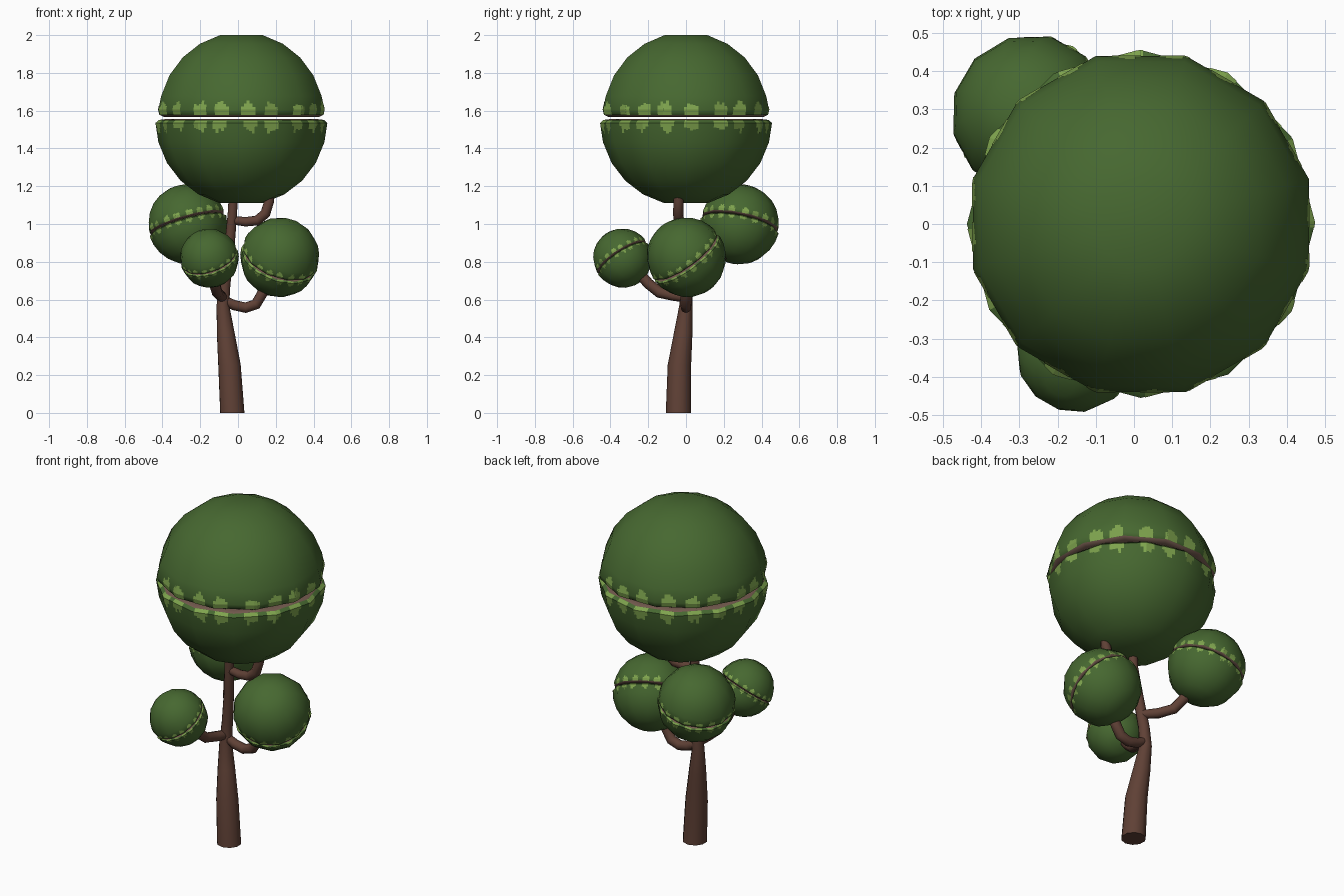
import bpy, bmesh, math, random
from mathutils import Vector, Matrix

if "Cube" in bpy.data.objects:
    bpy.data.objects.remove(bpy.data.objects["Cube"])

random.seed(4)
SEG = 12


def mat(name, rgb):
    m = bpy.data.materials.new(name)
    m.diffuse_color = (*rgb, 1)
    m.use_nodes = True
    m.node_tree.nodes["Principled BSDF"].inputs["Base Color"].default_value = m.diffuse_color
    return m


LEAF = mat("leaf green", (0.062, 0.138, 0.030))
LIGHT = mat("light leaf green", (0.21, 0.37, 0.075))
BARK = mat("bark brown", (0.115, 0.052, 0.036))
INNER = mat("inner brown", (0.17, 0.10, 0.075))


def finish(name, bm, mats, matrix=None, angle=None):
    if matrix:
        bm.transform(matrix)
    me = bpy.data.meshes.new(name)
    if angle:
        bmesh.ops.recalc_face_normals(bm, faces=bm.faces)
        for f in bm.faces:
            f.smooth = True
    bm.to_mesh(me)
    bm.free()
    for m in mats:
        me.materials.append(m)
    ob = bpy.data.objects.new(name, me)
    bpy.context.collection.objects.link(ob)
    if angle:
        bpy.ops.object.select_all(action='DESELECT')
        ob.select_set(True)
        bpy.context.view_layer.objects.active = ob
        bpy.ops.object.shade_smooth_by_angle(angle=math.radians(angle))
    return ob


def on_dome(profile, s, theta, phase):
    """Point on the 12-sided dome: s runs along the profile, theta around it."""
    i = min(int(s), len(profile) - 2)
    (r0, z0), (r1, z1) = profile[i], profile[i + 1]
    r, z = r0 + (r1 - r0) * (s - i), z0 + (z1 - z0) * (s - i)
    step = 2 * math.pi / SEG
    local = (theta - phase) % step - step / 2
    r = r * math.cos(step / 2) / math.cos(local) + 0.004
    return Vector((r * math.cos(theta), r * math.sin(theta), z))


def dome(name, side, phase, matrix):
    """Half a leaf ball: green shell, brown inner face and leafy patches at the rim."""
    lip = [(1.0, 0.10), (0.985, 0.04), (0.93, 0.012)] if side > 0 else [(1.0, 0.035), (0.96, 0.0), (0.88, -0.01)]
    lip_start = 5
    prof = [(math.sin(math.radians(a)), math.cos(math.radians(a))) for a in (15, 30, 45, 60, 75)] + lip
    prof = [(r, z * side) for r, z in prof]
    bm = bmesh.new()
    rings = []
    for r, z in prof:
        rings.append([bm.verts.new((r * math.cos(phase + k * 2 * math.pi / SEG),
                                    r * math.sin(phase + k * 2 * math.pi / SEG), z)) for k in range(SEG)])
    for i in range(len(rings) - 1):
        for k in range(SEG):
            j = (k + 1) % SEG
            f = bm.faces.new((rings[i][k], rings[i][j], rings[i + 1][j], rings[i + 1][k]))
            f.material_index = 1 if i > lip_start else 0
    bm.faces.new(rings[0])
    bm.faces.new(rings[-1]).material_index = 1
    finish(name, bm, (LEAF, INNER), matrix, 50)

    # ragged light patches as thin plates, spaced around the rim
    bm = bmesh.new()
    count, cols = 20, 5
    width = 0.55 * 2 * math.pi / count
    reach = 0.62 if side > 0 else 0.52
    for p in range(count):
        start = p * 2 * math.pi / count + random.uniform(-0.04, 0.04)
        for c in range(cols):
            a, b = start + width * c / cols, start + width * (c + 1) / cols
            top = 5 - reach * random.uniform(0.5, 1.1) * (0.6 if c in (0, cols - 1) else 1)
            stops = [top, 5, 6]
            for s, t in zip(stops, stops[1:]):
                q = [on_dome(prof, s, a, phase), on_dome(prof, s, b, phase),
                     on_dome(prof, t, b, phase), on_dome(prof, t, a, phase)]
                q = q[::-1] if side > 0 else q
                bm.faces.new([bm.verts.new(v) for v in q])
    finish(name + "_leaf_patches", bm, (LIGHT,), matrix)


def leaf_ball(name, centre, radius, up):
    m = (Matrix.Translation(centre) @ Vector((0, 0, 1)).rotation_difference(Vector(up)).to_matrix().to_4x4()
         @ Matrix.Scale(radius, 4))
    dome(name + "_upper", 1, math.pi / SEG, m)
    dome(name + "_lower", -1, 0, m @ Matrix.Translation((0, 0, -0.02)))


def tube(name, pts, sides=10):
    """Tapered limb through (x, y, z, radius) points."""
    bm = bmesh.new()
    rings = []
    for i, (x, y, z, r) in enumerate(pts):
        a, b = pts[max(i - 1, 0)], pts[min(i + 1, len(pts) - 1)]
        d = Vector(b[:3]) - Vector(a[:3])
        if i == 0 and z == 0:
            d = Vector((0, 0, 1))
        u = d.cross(Vector((0.3, 1, 0))).normalized()
        v = d.cross(u).normalized()
        rings.append([bm.verts.new(Vector((x, y, z)) + r * (u * math.cos(t) + v * math.sin(t)))
                      for t in (2 * math.pi * k / sides for k in range(sides))])
    for p, q in zip(rings, rings[1:]):
        for k in range(sides):
            j = (k + 1) % sides
            bm.faces.new((p[k], p[j], q[j], q[k]))
    bm.faces.new(rings[0])
    bm.faces.new(rings[-1])
    finish(name, bm, (BARK,), None, 50)


# trunk and branches
tube("trunk", [(-0.03, -0.04, 0, 0.067), (-0.045, -0.035, 0.25, 0.062), (-0.065, -0.015, 0.42, 0.049),
               (-0.08, 0.0, 0.57, 0.035), (-0.07, 0.0, 0.68, 0.031), (-0.045, -0.02, 0.88, 0.028),
               (-0.03, -0.04, 1.05, 0.026), (-0.02, -0.04, 1.25, 0.024)])
tube("right_branch", [(-0.08, 0, 0.60, 0.024), (-0.02, 0, 0.57, 0.027), (0.04, 0, 0.557, 0.028),
                      (0.095, 0, 0.575, 0.029), (0.13, 0, 0.635, 0.029), (0.18, 0, 0.75, 0.026)])
tube("front_branch", [(-0.08, 0, 0.61, 0.026), (-0.095, -0.07, 0.622, 0.028), (-0.11, -0.14, 0.637, 0.029),
                      (-0.125, -0.20, 0.685, 0.029), (-0.15, -0.30, 0.8, 0.025)])
tube("back_branch", [(-0.06, 0, 0.76, 0.024), (-0.11, 0.07, 0.755, 0.028), (-0.16, 0.14, 0.77, 0.029),
                     (-0.20, 0.20, 0.84, 0.028), (-0.25, 0.26, 0.96, 0.025)])
tube("upper_branch", [(-0.03, -0.035, 1.02, 0.022), (0.04, -0.04, 1.012, 0.025), (0.10, -0.04, 1.018, 0.027),
                      (0.145, -0.04, 1.055, 0.028), (0.165, -0.04, 1.12, 0.027), (0.17, -0.04, 1.26, 0.024)])

# leaf balls, each split by a tilted seam
leaf_ball("crown", (0.018, 0, 1.56), 0.455, (0, 0, 1))
leaf_ball("right_ball", (0.222, 0, 0.825), 0.21, (0.36, -0.73, 1))
leaf_ball("back_ball", (-0.268, 0.285, 1.0), 0.21, (-0.28, 0.2, 1))
leaf_ball("front_ball", (-0.152, -0.337, 0.82), 0.156, (-0.35, -0.65, 1))
